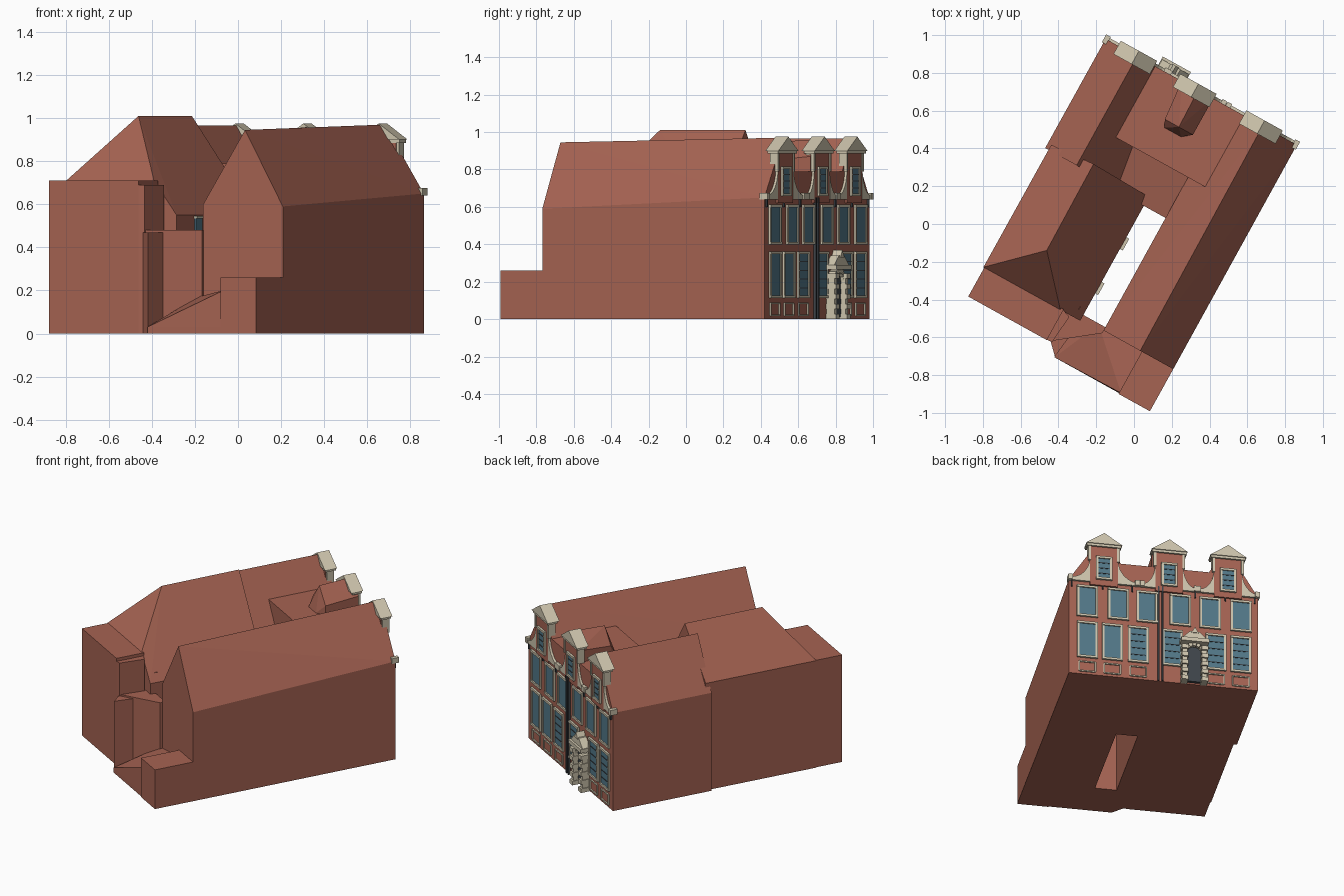
import bpy, bmesh
from math import sin, cos, pi
from mathutils import Vector

if "Cube" in bpy.data.objects:
    bpy.data.objects.remove(bpy.data.objects["Cube"])

# Local frame: s runs along the street front, t runs inward from it, z is up
ORIGIN = Vector((-0.15, 0.98, 0))
U, V = Vector((0.875, -0.485, 0)), Vector((-0.485, -0.875, 0))


def material(name, rgb):
    m = bpy.data.materials.new(name)
    m.diffuse_color = (*rgb, 1)
    m.use_nodes = True
    m.node_tree.nodes["Principled BSDF"].inputs["Base Color"].default_value = m.diffuse_color
    return m


BRICK = material("brick", (0.38, 0.125, 0.085))
STONE = material("stone", (0.62, 0.56, 0.42))
GLASS = material("glass", (0.085, 0.19, 0.25))
DARK = material("dark_wood", (0.05, 0.06, 0.07))


def part(name, mat, solids):
    """One object made of convex solids, each a list of (s, t, z) points."""
    bm = bmesh.new()
    for pts in solids:
        vs = [bm.verts.new(ORIGIN + U * s + V * t + Vector((0, 0, z))) for s, t, z in pts]
        bmesh.ops.convex_hull(bm, input=vs)
    bmesh.ops.delete(bm, geom=[v for v in bm.verts if not v.link_faces], context='VERTS')
    bmesh.ops.dissolve_limit(bm, angle_limit=0.01, verts=bm.verts, edges=bm.edges)
    me = bpy.data.meshes.new(name)
    bm.to_mesh(me)
    bm.free()
    me.materials.append(mat)
    ob = bpy.data.objects.new(name, me)
    bpy.context.collection.objects.link(ob)


def prism(profile, t0, t1):
    return [(s, t, z) for t in (t0, t1) for s, z in profile]


def box(s0, s1, t0, t1, z0, z1):
    return prism([(s0, z0), (s1, z0), (s1, z1), (s0, z1)], t0, t1)


def column(plan, h):
    return [(s, t, z) for s, t in plan for z in (0, h)]


def loft(a, t0, b, t1):
    return [(s, t0, z) for s, z in a] + [(s, t1, z) for s, z in b]


# Main wings
part("right_wing", BRICK, [loft(
    [(.735, 0), (1.157, 0), (1.157, .65), (.95, .97), (.735, .62)], 0,
    [(.738, 0), (1.16, 0), (1.16, .59), (.96, .945), (.738, .6)], 1.355)])
part("left_front_wing", BRICK, [prism(
    [(0, 0), (.45, 0), (.45, .55), (.19, .965), (0, .65)], 0, .66)])
part("middle_house", BRICK, [box(.2, .84, 0, .43, 0, .79)])
part("middle_back_roof", BRICK, [loft(
    [(.2, 0), (.737, 0), (.737, .63), (.2, .63)], .42,
    [(.2, 0), (.737, 0), (.737, .57), (.2, .57)], .675)])
part("left_rear_wing", BRICK, [
    column([(.02, .63), (.02, 1.37)], .71) + column([(.605, .62), (.605, 1.37)], .55)
    + [(.265, .61, 1.01), (.27, 1.13, 1.01), (.485, 1.37, .71)]])

# Rear extensions round the yard
part("flat_rear_block", BRICK, [box(.025, .5, 1.36, 1.545, 0, .71),
                                column([(.49, 1.36), (.545, 1.38), (.53, 1.54), (.49, 1.545)], .69)])
part("rear_tower", BRICK, [column([(.52, 1.335), (.74, 1.335), (.74, 1.37), (.6, 1.44), (.52, 1.54)], .48),
                           column([(.52, 1.54), (.6, 1.44), (.58, 1.6)], .47)])
part("rear_ramp", BRICK, [column([(.55, 1.335), (.98, 1.335), (.98, 1.605), (.58, 1.605)], .03)
                          + [(.98, 1.34, .22), (.98, 1.6, .2), (.7, 1.34, .17)]])
part("rear_annex", BRICK, [box(.97, 1.16, 1.35, 1.61, 0, .26)])
part("vent_post", BRICK, [box(.545, .57, 1.3, 1.325, .45, .6)])

# Middle gable roof behind the facade
part("middle_gable_roof", BRICK, [loft(
    [(.46, .75), (.65, .75), (.65, .87), (.56, .96), (.46, .87)], 0,
    [(.48, .75), (.65, .75), (.65, .85), (.565, .95), (.48, .85)], .22) + [(.5, .26, .79), (.6, .26, .79)]])

# Stepped gables with stone scrolls and pediments
bodies, scrolls, caps, outlines = [], [], [], []
GABLES = [(.945, .205), (.545, .165), (.185, .18)]
for c, half in GABLES:
    bodies.append(box(c - .085, c + .085, -.012, .035, .62, .91))
    caps.append(prism([(c - .11, .9), (c + .11, .9), (c, .975)], -.03, .05))
    caps.append(box(c - .105, c + .105, -.024, .04, .885, .902))
    n = 6
    pts = []
    for i in range(n + 1):
        a = i / n * pi / 2
        pts.append((half - (half - .085) * sin(a), .66 + .15 * (1 - cos(a))))
    for side in (-1, 1):
        for (d0, z0), (d1, z1) in zip(pts, pts[1:]):
            scrolls.append(prism([(c + side * d, z) for d, z in
                                  ((d0, .64), (d1, .64), (d1, z1), (d0, z0))], -.014, .02))
        scrolls.append(box(c + side * half - .014, c + side * half + .014, -.022, .025, .64, .675))
        outlines.append(box(c + side * .088 - .008, c + side * .088 + .008, -.018, .03, .79, .89))
part("gable_bodies", BRICK, bodies)
part("gable_scrolls", STONE, scrolls)
part("gable_pediments", STONE, caps)
part("gable_edges", STONE, outlines)

# Windows: pane, frame and glazing bars
panes, frames, bars, sills = [], [], [], []


def window(c, w, z0, z1, t, rungs):
    panes.append(box(c - w / 2, c + w / 2, t - .005, t + .01, z0, z1))
    f = .007
    for s in (c - w / 2, c + w / 2):
        frames.append(box(s - f, s + f, t - .011, t + .01, z0, z1))
    for z in (z0, z1):
        frames.append(box(c - w / 2 - f, c + w / 2 + f, t - .013, t + .01, z - f, z + f))
    for i in range(rungs):
        z = z0 + (z1 - z0) * (i + 1) / (rungs + 1)
        bars.append(box(c - w * .4, c + w * .4, t - .008, t, z - .0025, z + .0025))


LOWER = [1.045, .892, .733, .525, .257, .104]
for i, c in enumerate(LOWER):
    window(c, .112, .12, .355, 0, 0 if i < 2 else 4)
    if c != .525:
        for z in (.02, .085):
            sills.append(box(c - .05, c + .05, -.008, .01, z - .004, z + .004))
        for s in (c - .05, c + .05):
            sills.append(box(s - .004, s + .004, -.008, .01, .02, .085))
for c in (1.045, .855, .68, .475, .293, .104):
    window(c, .115, .405, .605, 0, 0)
for c, _ in GABLES:
    window(c, .085, .665, .81, -.012, 3)
part("window_panes", GLASS, panes)
part("window_frames", STONE, frames)
part("glazing_bars", DARK, bars)
part("cellar_panels", STONE, sills)

# Cornice line and downpipes
part("downpipes", DARK, [box(s - .005, s + .005, -.016, .005, .0, .65) for s in (.585, .61)])
part("wall_anchors", DARK, [box(s - .004, s + .004, -.01, .005, .6, .645)
                            for s in (.95, .77, .385, .2, .02, 1.14)])

# Doorway: arched door, banded pillars, voussoirs and pediment
D = .395
arch = [(D + .045 * cos(i * pi / 8), .205 + .045 * sin(i * pi / 8)) for i in range(9)]
part("front_door", DARK, [prism([(D - .045, .01), (D + .045, .01)] + arch, -.02, .01)])
stones = []
for side in (-1, 1):
    for i in range(9):
        w, out = (.02, .06) if i % 2 == 0 else (.015, .048)
        s = D + side * .06
        stones.append(box(s - w, s + w, -out, .01, i * .027, (i + 1) * .027))
for i in range(7):
    a, b = i * pi / 7 + .03, (i + 1) * pi / 7 - .03
    stones.append(prism([(D + r * cos(k), .205 + r * sin(k)) for r in (.043, .066) for k in (a, b)],
                        -.04, .01))
stones.append(box(D - .085, D + .085, -.065, .01, .265, .29))
part("door_surround", STONE, stones)
part("door_pediment", STONE, [prism([(D - .08, .29), (D + .08, .29), (D + .03, .34), (D - .03, .34)], -.05, .01),
                              prism([(D - .022, .33), (D + .022, .33), (D, .37)], -.055, .01)])

# Two small windows on the yard wall
yard = [(.9, .44), (1.17, .44)]
part("yard_window_panes", GLASS, [box(.6, .615, t - .03, t + .03, z, z + .1) for t, z in yard])
part("yard_window_frames", STONE, [box(.6, .622, t - .035, t + .035, z + d - .005, z + d + .005)
                                   for t, z in yard for d in (0, .1)])
